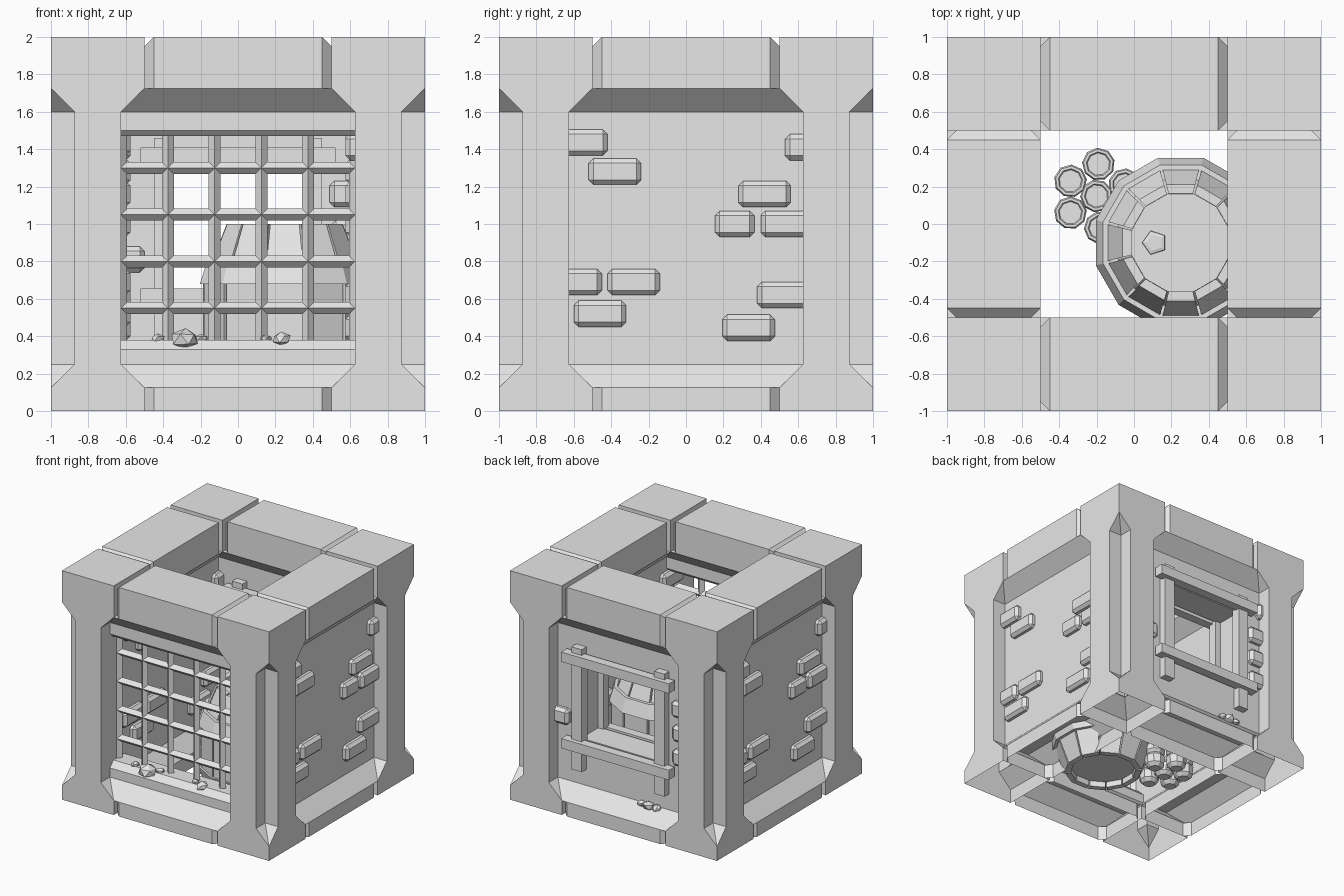
import bpy, bmesh, math, random
from mathutils import Matrix

random.seed(4)
cube = bpy.data.objects.get("Cube")
if cube:
    bpy.data.objects.remove(cube)

stone = bpy.data.materials.new("pale_grey")
stone.use_nodes = True
GREY = (0.8, 0.8, 0.8, 1)
stone.diffuse_color = GREY
stone.node_tree.nodes["Principled BSDF"].inputs["Base Color"].default_value = GREY


def finish(name, bm, matrix=Matrix()):
    bmesh.ops.transform(bm, matrix=matrix, verts=bm.verts)
    bmesh.ops.recalc_face_normals(bm, faces=bm.faces)
    mesh = bpy.data.meshes.new(name)
    bm.to_mesh(mesh)
    bm.free()
    mesh.materials.append(stone)
    ob = bpy.data.objects.new(name, mesh)
    bpy.context.collection.objects.link(ob)
    return ob


def add_hull(bm, points):
    verts = [bm.verts.new(p) for p in points]
    bmesh.ops.convex_hull(bm, input=verts)
    bmesh.ops.dissolve_limit(bm, angle_limit=0.01, verts=bm.verts, edges=bm.edges)


def add_box(bm, x, y, z):
    for v in bmesh.ops.create_cube(bm, size=1)["verts"]:
        v.co = [lo + (c + 0.5) * (hi - lo) for c, (lo, hi) in zip(v.co, (x, y, z))]


def box(name, x, y, z, matrix=Matrix(), bevel=0):
    """Box from three (low, high) ranges."""
    bm = bmesh.new()
    add_box(bm, x, y, z)
    if bevel:
        bmesh.ops.bevel(bm, geom=bm.edges[:], offset=bevel, segments=1, affect='EDGES')
    return finish(name, bm, matrix)


def add_loft(bm, rings):
    """Skin equal rings of points and return the rings of vertices."""
    rings = [[bm.verts.new(p) for p in ring] for ring in rings]
    for low, high in zip(rings, rings[1:]):
        for i in range(len(low)):
            j = (i + 1) % len(low)
            bm.faces.new((low[i], low[j], high[j], high[i]))
    return rings


def lathe(name, profile, sides, matrix, turn=0.0):
    """Spin (radius, height) points into a faceted solid."""
    bm = bmesh.new()
    angles = [turn + math.tau * i / sides for i in range(sides)]
    rings = add_loft(bm, [[(r * math.cos(a), r * math.sin(a), z) for a in angles] for r, z in profile])
    bm.faces.new(rings[0])
    bm.faces.new(rings[-1])
    return finish(name, bm, matrix)


def turned(quarter):
    return Matrix.Rotation(quarter * math.pi / 2, 4, 'Z')


# Corner posts: wide blocks top and bottom, narrow shaft with a notched outer edge, open underneath
WIDE = [(0.5, 0.5), (1, 0.5), (1, 1), (1, 1), (1, 1), (0.5, 1)]
SHAFT = [(0.625, 0.625), (1, 0.625), (1, 0.875), (0.875, 0.875), (0.875, 1), (0.625, 1)]
levels = [(0, WIDE), (0.125, WIDE), (0.25, SHAFT), (1.6, SHAFT), (1.725, WIDE), (2, WIDE)]
for q, corner in enumerate(("back_left", "back_right", "front_right", "front_left")):
    bm = bmesh.new()
    rings = add_loft(bm, [[(x, y, z) for x, y in outline] for z, outline in levels])
    bm.faces.new(rings[-1])
    bmesh.ops.remove_doubles(bm, verts=bm.verts, dist=0.0005)
    finish(corner + "_post", bm, turned(q))

# Beams with chamfered ends, and haunches that narrow to the walls
SIDES = ("front", "left", "back", "right")


def chamfered(edge, z_wide):
    a, b = (v.co for v in edge.verts)
    on_end = abs(a.x - b.x) < 0.01
    lies_flat = abs(a.z - b.z) < 0.01
    return on_end and not (lies_flat and a.z < z_wide + 0.01)


for q, side in enumerate(SIDES):
    for label, z, z_wide, z_thin in (("lower", (0, 0.125), 0.125, 0.25), ("upper", (1.725, 2), 1.725, 1.6)):
        bm = bmesh.new()
        add_box(bm, (-0.5, 0.5), (-1, -0.5), z)
        bmesh.ops.bevel(bm, geom=[e for e in bm.edges if chamfered(e, z_wide)],
                        offset=0.05, segments=1, affect='EDGES')
        haunch = bmesh.new()
        ring = []
        for zz, half, y0, y1 in ((z_wide, 0.5, -1, -0.5), (z_thin, 0.625, -0.875, -0.625)):
            ring += [(s * half, y, zz) for s in (-1, 1) for y in (y0, y1)]
        add_hull(haunch, ring)
        # the lower course is hollow and open underneath
        if label == "lower":
            for part in (bm, haunch):
                part.normal_update()
                flat = [f for f in part.faces if abs(f.normal.z) > 0.99]
                bmesh.ops.delete(part, geom=flat, context='FACES')
        finish(f"{side}_{label}_beam", bm, turned(q))
        finish(f"{side}_{label}_haunch", haunch, turned(q))

# Side walls
WALL = (-0.875, -0.625)
for q in (1, 3):
    box(SIDES[q] + "_wall", (-0.63, 0.63), WALL, (0.25, 1.6), turned(q))

# Back wall around its window
for name, x, z in (("back_wall_bottom", (-0.63, 0.63), (0.25, 0.65)),
                   ("back_wall_top", (-0.63, 0.63), (1.335, 1.6)),
                   ("back_wall_left", (-0.63, -0.4), (0.65, 1.335)),
                   ("back_wall_right", (0.4, 0.63), (0.65, 1.335))):
    box(name, x, WALL, z, turned(2))

# Window frame: uprights and crosspieces on both faces of the wall
for y in (0.56, 0.86):
    for s in (-1, 1):
        box("window_upright", (s * 0.4 - 0.05, s * 0.4 + 0.05), (y, y + 0.08), (0.39, 1.46))
for z in (0.57, 1.325):
    for y in (0.52, 0.9):
        box("window_crosspiece", (-0.52, 0.52), (y, y + 0.08), (z, z + 0.085))

# Front sill and lintel with sloped lips
for name, z_far, z_lip, z_edge in (("front_sill", 0.25, 0.33, 0.38), ("front_lintel", 1.6, 1.5, 1.47)):
    bm = bmesh.new()
    d = abs(z_edge - z_lip)
    section = [(-0.875, z_far), (-0.875, z_lip), (-0.875 + d, z_edge),
               (-0.625 - d, z_edge), (-0.625, z_lip), (-0.625, z_far)]
    add_hull(bm, [(x, y, z) for x in (-0.63, 0.63) for y, z in section])
    finish(name, bm)

# Grille of diamond-section bars
for i in range(6):
    at = Matrix.Translation((-0.625 + 0.25 * i, -0.75, 0))
    lathe("upright_bar", [(0.032, 0.36), (0.032, 1.5)], 4, at)
for i in range(4):
    at = Matrix.Translation((0, -0.75, 0.55 + 0.25 * i)) @ Matrix.Rotation(math.pi / 2, 4, 'Y')
    lathe("cross_bar", [(0.032, -0.63), (0.032, 0.63)], 4, at)

# Proud bricks: (position along the wall, height, width)
side_bricks = [(-0.56, 1.435, 0.28), (-0.38, 1.28, 0.28), (0.42, 1.16, 0.28), (0.26, 1.0, 0.21),
               (0.54, 1.0, 0.28), (0.67, 1.41, 0.28), (-0.59, 0.69, 0.28), (-0.28, 0.69, 0.28),
               (-0.46, 0.52, 0.28), (0.52, 0.62, 0.28), (0.335, 0.445, 0.28)]
back_bricks = [(0.6, 1.16, 0.22), (0.6, 0.95, 0.2), (0.6, 0.74, 0.2), (0.68, 1.41, 0.2), (-0.6, 0.81, 0.2)]
for q, bricks in ((1, side_bricks), (3, side_bricks), (2, back_bricks)):
    for t, z, w in bricks:
        for flip, d in ((1, 0.875), (-1, 0.625)):
            box(SIDES[q] + "_brick", (flip * t - w / 2, flip * t + w / 2),
                (-d - 0.05, -d + 0.05), (z - 0.07, z + 0.07), turned(q), 0.025)

# Barrel: core, separate staves, flared hoops, bung
spot = Matrix.Translation((0.25, -0.1, 0))
lathe("barrel_core", [(0.27, 0.05), (0.42, 0.34), (0.42, 0.66), (0.27, 0.95)], 12, spot, math.pi / 12)
stave = [(0.32, 0), (0.45, 0.32), (0.45, 0.68), (0.32, 1)]
for i in range(12):
    bm = bmesh.new()
    points = []
    for r, z in stave + [(0.27, 0), (0.27, 1)]:
        for s in (-1, 1):
            a = i * math.pi / 6 + s * math.radians(14)
            points.append((r * math.cos(a), r * math.sin(a), z))
    add_hull(bm, points)
    finish("barrel_stave", bm, spot)
for low, high in ((0.68, 0.8), (0.32, 0.2)):
    lathe("barrel_hoop", [(0.40, low), (0.47, low), (0.43, high), (0.36, high)], 12, spot, math.pi / 12)
lathe("barrel_bung", [(0.07, 0.94), (0.065, 0.96), (0.045, 0.965)], 5,
      spot @ Matrix.Translation((-0.14, 0, 0)), math.pi)

# Small jars with a banded body and shallow lid
jar = [(0.05, 0), (0.08, 0.03), (0.088, 0.1), (0.068, 0.125), (0.088, 0.15),
       (0.088, 0.25), (0.08, 0.27), (0.066, 0.27), (0.06, 0.26)]
for x, y in ((-0.19, 0.32), (-0.34, 0.23), (-0.2, 0.15), (-0.34, 0.06), (-0.05, 0.21), (-0.18, -0.02)):
    lathe("jar", jar, 9, Matrix.Translation((x, y, 0)), random.random())


# Loose rubble on the sill and back ledge
def rock(x, y, z, size):
    bm = bmesh.new()
    bmesh.ops.create_icosphere(bm, subdivisions=1, radius=size)
    for v in bm.verts:
        v.co *= random.uniform(0.75, 1.1)
        v.co.z *= 0.75
    spin = Matrix.Rotation(random.random() * 6, 4, 'Z')
    finish("rock", bm, Matrix.Translation((x, y, z)) @ spin)


for x, y, size in ((-0.43, -0.8, 0.04), (-0.28, -0.84, 0.085), (-0.2, -0.79, 0.04), (0.15, -0.8, 0.035), (0.23, -0.83, 0.055)):
    rock(x, y, 0.385, size)
for x, size in ((-0.2, 0.04), (-0.27, 0.06), (-0.35, 0.045)):
    rock(x, 0.9, 0.25, size)
